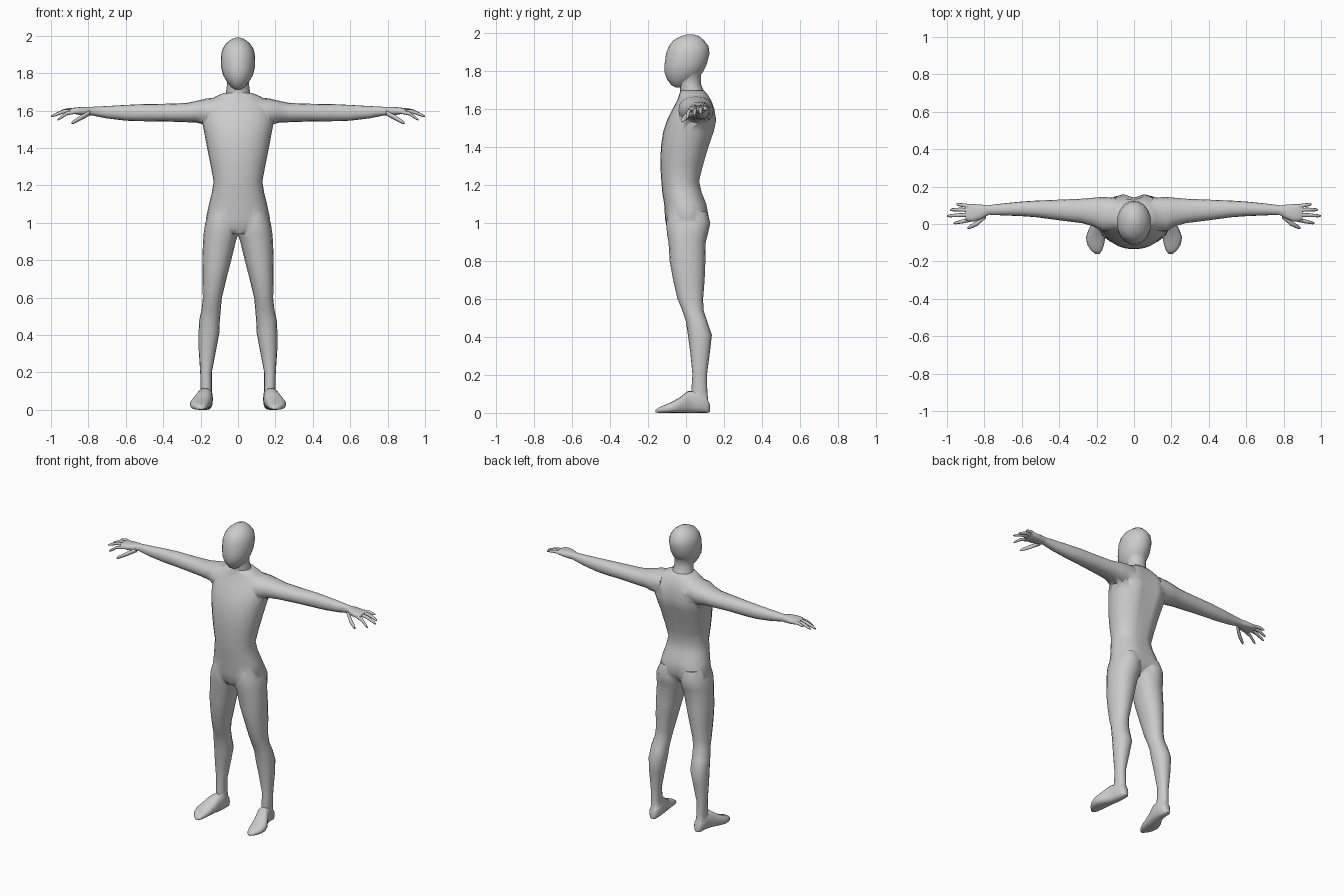
import bpy, bmesh, math
from mathutils import Vector

grey = bpy.data.materials.new("plain grey")
grey.diffuse_color = (0.6, 0.6, 0.6, 1)


def loft(name, rows, axis, sides=16, power=2.2):
    """Skin rounded rings; each row is (position, a_min, a_max, b_min, b_max)."""
    bm = bmesh.new()
    rings = []
    for t, a0, a1, b0, b1 in rows:
        ring = []
        for i in range(sides):
            w = 2 * math.pi * i / sides
            c, s = math.cos(w), math.sin(w)
            a = (a0 + a1) / 2 + (a1 - a0) / 2 * math.copysign(abs(c) ** (2 / power), c)
            b = (b0 + b1) / 2 + (b1 - b0) / 2 * math.copysign(abs(s) ** (2 / power), s)
            co = {"x": (t, a, b), "y": (a, t, b), "z": (a, b, t)}[axis]
            ring.append(bm.verts.new(co))
        rings.append(ring)
    for r, q in zip(rings, rings[1:]):
        for i in range(sides):
            j = (i + 1) % sides
            bm.faces.new((r[i], r[j], q[j], q[i]))
    bm.faces.new(rings[0])
    bm.faces.new(rings[-1])
    bmesh.ops.recalc_face_normals(bm, faces=bm.faces)
    mesh = bpy.data.meshes.new(name)
    bm.to_mesh(mesh)
    bm.free()
    mesh.materials.append(grey)
    obj = bpy.data.objects.new(name, mesh)
    bpy.context.collection.objects.link(obj)
    return obj


def mirrored(obj):
    """Copy a part to the other side of the body."""
    mesh = obj.data.copy()
    for v in mesh.vertices:
        v.co.x *= -1
    mesh.flip_normals()
    twin = bpy.data.objects.new(obj.name + "_mirrored", mesh)
    bpy.context.collection.objects.link(twin)
    return twin


def merge(target, part):
    """Fuse a part into the target surface."""
    mod = target.modifiers.new("fuse", "BOOLEAN")
    mod.operation, mod.solver, mod.object = "UNION", "EXACT", part
    bpy.context.view_layer.objects.active = target
    bpy.ops.object.modifier_apply(modifier=mod.name)
    bpy.data.objects.remove(part)


# Torso from hips to neck root: height, half width, front, back
torso_rows = [(0.94, 0.10, -0.085, 0.07), (0.97, 0.15, -0.10, 0.10),
              (1.02, 0.172, -0.11, 0.125), (1.10, 0.155, -0.115, 0.11),
              (1.16, 0.14, -0.125, 0.085), (1.22, 0.13, -0.13, 0.072),
              (1.30, 0.145, -0.135, 0.092), (1.40, 0.165, -0.132, 0.122),
              (1.48, 0.18, -0.12, 0.15), (1.54, 0.192, -0.10, 0.163),
              (1.60, 0.19, -0.07, 0.152), (1.645, 0.165, -0.045, 0.135),
              (1.675, 0.12, -0.035, 0.115), (1.695, 0.075, -0.03, 0.10)]
body = loft("body", [(z, -w, w, f, b) for z, w, f, b in torso_rows], "z", 24)

# Spine groove between the shoulder blades, and between the buttocks
for v in body.data.vertices:
    if abs(v.co.x) < 0.025 and v.co.y > 0.05:
        v.co.y -= 0.022 if 1.35 < v.co.z < 1.62 or v.co.z < 1.05 else 0.006

# Neck
neck = loft("neck", [(1.64, -0.085, 0.085, -0.02, 0.115), (1.69, -0.066, 0.066, -0.03, 0.095),
                     (1.73, -0.06, 0.06, -0.035, 0.078), (1.80, -0.06, 0.06, -0.04, 0.08)], "z", 16, 2)
merge(body, neck)

# Head
head_rows = [(1.712, 0.015, -0.055, -0.015), (1.725, 0.035, -0.078, 0.0),
             (1.755, 0.06, -0.10, 0.055), (1.79, 0.08, -0.113, 0.088),
             (1.83, 0.09, -0.113, 0.108), (1.89, 0.092, -0.105, 0.124),
             (1.93, 0.083, -0.09, 0.118), (1.96, 0.063, -0.066, 0.095),
             (1.982, 0.034, -0.025, 0.068), (1.99, 0.012, 0.005, 0.04)]
merge(body, loft("head", [(z, -w, w, f, b) for z, w, f, b in head_rows], "z", 20, 2))

# Leg: height, inner, outer, front, back
leg = loft("leg", [(1.06, 0.02, 0.15, -0.095, 0.11), (1.00, 0.0, 0.175, -0.104, 0.128),
                   (0.94, -0.002, 0.184, -0.10, 0.115), (0.90, 0.012, 0.187, -0.092, 0.104),
                   (0.80, 0.036, 0.191, -0.086, 0.102), (0.70, 0.062, 0.191, -0.068, 0.098),
                   (0.60, 0.086, 0.188, -0.045, 0.09), (0.54, 0.092, 0.194, -0.02, 0.092),
                   (0.48, 0.097, 0.207, 0.0, 0.112), (0.41, 0.10, 0.211, 0.01, 0.136),
                   (0.32, 0.117, 0.21, 0.022, 0.126), (0.20, 0.14, 0.202, 0.034, 0.11),
                   (0.12, 0.14, 0.2, 0.028, 0.112), (0.04, 0.14, 0.196, 0.03, 0.118)], "z")

# Foot: depth, inner, outer, bottom, top
foot = loft("foot", [(0.125, 0.152, 0.182, 0.005, 0.045), (0.11, 0.138, 0.196, 0.0, 0.08),
                     (0.06, 0.134, 0.202, 0.0, 0.115), (0.01, 0.137, 0.218, 0.0, 0.115),
                     (-0.03, 0.145, 0.243, 0.0, 0.083), (-0.07, 0.152, 0.257, 0.0, 0.06),
                     (-0.11, 0.16, 0.25, 0.0, 0.042), (-0.14, 0.17, 0.23, 0.0, 0.03),
                     (-0.16, 0.185, 0.208, 0.002, 0.016)], "y", 16, 2.6)

# Arm: reach, front, back, bottom, top
arm = loft("arm", [(0.10, -0.04, 0.14, 1.52, 1.672), (0.17, -0.04, 0.145, 1.522, 1.664),
                   (0.22, -0.012, 0.14, 1.535, 1.652), (0.28, 0.005, 0.135, 1.538, 1.64),
                   (0.40, 0.02, 0.13, 1.542, 1.636), (0.52, 0.036, 0.125, 1.543, 1.634),
                   (0.60, 0.042, 0.12, 1.546, 1.63), (0.70, 0.046, 0.11, 1.558, 1.624),
                   (0.78, 0.05, 0.10, 1.574, 1.62), (0.82, 0.046, 0.10, 1.577, 1.618)], "x")

# Palm
palm = loft("palm", [(0.77, 0.053, 0.098, 1.576, 1.618), (0.81, 0.03, 0.103, 1.575, 1.62),
                     (0.85, 0.014, 0.106, 1.577, 1.618), (0.885, 0.014, 0.106, 1.584, 1.614),
                     (0.90, 0.025, 0.098, 1.590, 1.608)], "x", 16, 2.6)

# Fingers and thumb: root, knuckle, tip
digits = {"index": ((0.86, 0.025, 1.595), (0.915, 0.014, 1.585), (0.965, 0.004, 1.55)),
          "middle": ((0.86, 0.05, 1.60), (0.935, 0.047, 1.594), (1.0, 0.043, 1.568)),
          "ring": ((0.86, 0.074, 1.60), (0.93, 0.077, 1.598), (0.985, 0.076, 1.575)),
          "little": ((0.86, 0.093, 1.60), (0.91, 0.1, 1.603), (0.95, 0.106, 1.595)),
          "thumb": ((0.79, 0.045, 1.588), (0.84, 0.003, 1.562), (0.89, -0.022, 1.533))}
hand = palm
for name, (root, knuckle, tip) in digits.items():
    r = 0.014 if name == "thumb" else 0.0105
    near = Vector(knuckle).lerp(Vector(tip), 0.8)
    rows = [(p[0], p[1] - k, p[1] + k, p[2] - k, p[2] + k)
            for p, k in ((root, r), (knuckle, r), (near, r * 0.75), (tip, r * 0.3))]
    merge(hand, loft(name, rows, "x", 8, 2))
merge(arm, hand)

# Fuse both sides to the body
for part in (leg, foot, arm):
    merge(body, mirrored(part))
    merge(body, part)

# Smooth shading
bpy.ops.object.select_all(action="DESELECT")
body.select_set(True)
bpy.context.view_layer.objects.active = body
bpy.ops.object.shade_smooth_by_angle(angle=math.radians(60))
